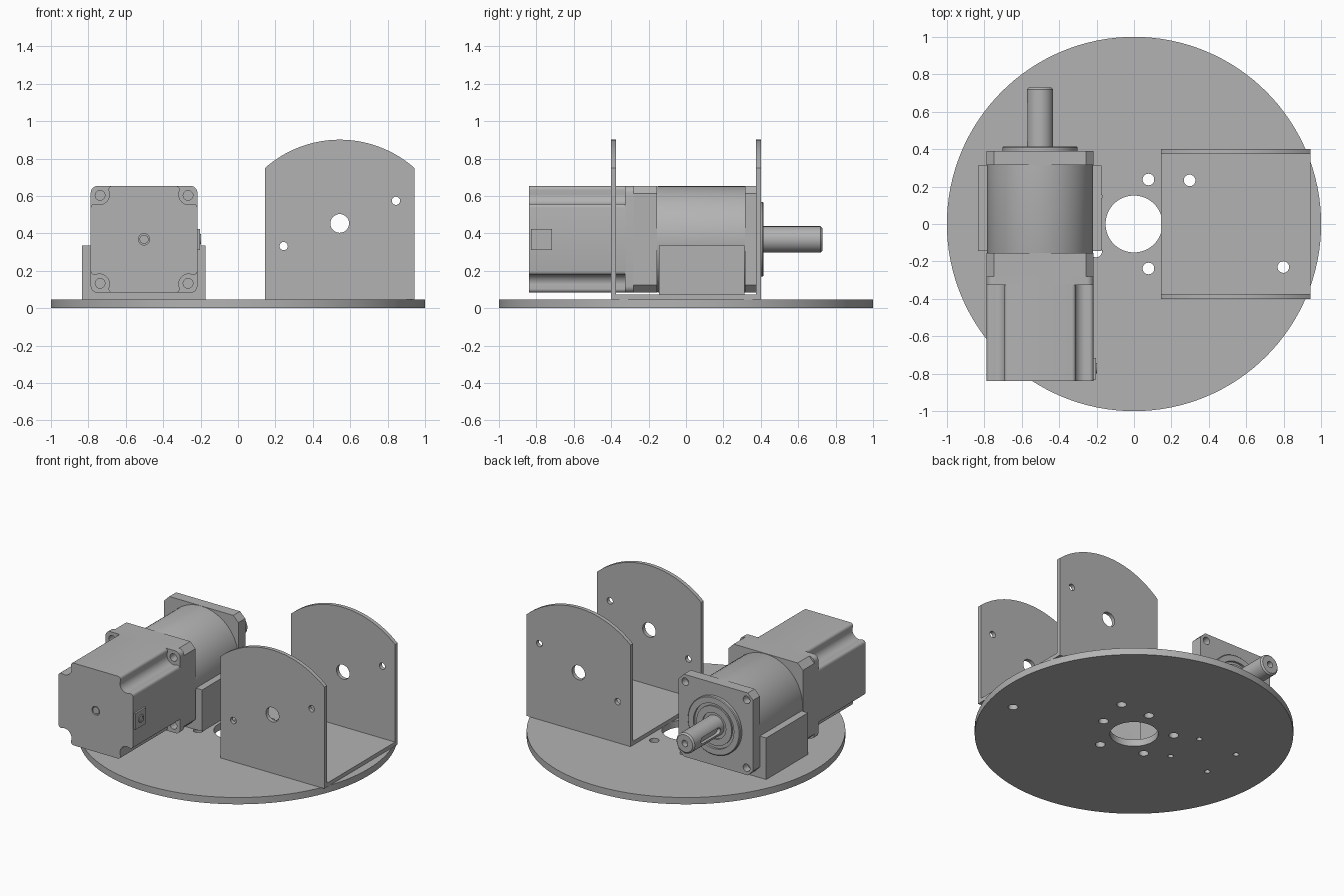
import bpy, bmesh, math
from mathutils import Vector

if "Cube" in bpy.data.objects:
    bpy.data.objects.remove(bpy.data.objects["Cube"])

metal = bpy.data.materials.new("grey metal")
metal.diffuse_color = (0.45, 0.45, 0.45, 1)
metal.use_nodes = True
metal.node_tree.nodes["Principled BSDF"].inputs["Base Color"].default_value = metal.diffuse_color


def circle(cx, cy, r, n=32):
    return [(cx + r * math.cos(2 * math.pi * i / n), cy + r * math.sin(2 * math.pi * i / n)) for i in range(n)]


def arc(cx, cy, r, a0, a1, n=8):
    return [(cx + r * math.cos(math.radians(a0 + (a1 - a0) * i / n)),
             cy + r * math.sin(math.radians(a0 + (a1 - a0) * i / n))) for i in range(n + 1)]


def rect(x0, y0, x1, y1):
    return [(x0, y0), (x1, y0), (x1, y1), (x0, y1)]


def four_corners(corner, cx, cy):
    """Repeat the outline of one corner (counter-clockwise) at all four corners."""
    pts = []
    for k in range(4):
        for x, y in corner:
            for _ in range(k):
                x, y = -y, x
            pts.append((cx + x, cy + y))
    return pts


def prism(name, outlines, a, b, axis="y"):
    """Extrude one or more outlines from a to b along an axis."""
    place = {"x": lambda u, v, t: (t, u, v), "y": lambda u, v, t: (u, t, v), "z": lambda u, v, t: (u, v, t)}[axis]
    bm = bmesh.new()
    for pts in outlines:
        lo = [bm.verts.new(place(u, v, a)) for u, v in pts]
        hi = [bm.verts.new(place(u, v, b)) for u, v in pts]
        bm.faces.new(lo)
        bm.faces.new(hi)
        for i in range(len(pts)):
            j = (i + 1) % len(pts)
            bm.faces.new((lo[i], lo[j], hi[j], hi[i]))
    return finish(name, bm)


def lathe(name, profile, cx, cz, n=64):
    """Revolve (radius, y) points about an axis parallel to y."""
    bm = bmesh.new()
    rings = []
    for r, y in profile:
        if r == 0:
            rings.append([bm.verts.new((cx, y, cz))] * n)
        else:
            rings.append([bm.verts.new((u, y, v)) for u, v in circle(cx, cz, r, n)])
    for p, q in zip(rings, rings[1:]):
        for i in range(n):
            j = (i + 1) % n
            bm.faces.new(list(dict.fromkeys((p[i], p[j], q[j], q[i]))))
    return finish(name, bm)


def finish(name, bm):
    bmesh.ops.recalc_face_normals(bm, faces=bm.faces)
    me = bpy.data.meshes.new(name)
    bm.to_mesh(me)
    bm.free()
    ob = bpy.data.objects.new(name, me)
    bpy.context.collection.objects.link(ob)
    me.materials.append(metal)
    return ob


def cut(ob, *cutters):
    for c in cutters:
        m = ob.modifiers.new("cut", "BOOLEAN")
        m.operation, m.solver, m.object = "DIFFERENCE", "EXACT", c
        bpy.context.view_layer.objects.active = ob
        bpy.ops.object.modifier_apply(modifier=m.name)
        bpy.data.objects.remove(c)


# Round base plate with centre bore and bolt holes
base = prism("base_disc", [circle(0, 0, 1, 128)], 0, 0.047, "z")
holes = [circle(0, 0, 0.152, 64)]
holes += [circle(0.25 * math.cos(math.radians(72 * k)), 0.25 * math.sin(math.radians(72 * k)), 0.031) for k in range(5)]
bracket_bolts = [(0.297, 0.233), (0.798, -0.23)]
holes += [circle(x, y, 0.031) for x, y in bracket_bolts]
holes += [circle(x, y, 0.018) for x in (-0.355, -0.655) for y in (-0.065, 0.215)]
cut(base, prism("cutter", holes, -0.1, 0.2, "z"))

# U-shaped bracket with arched cheeks
bx0, bx1, bxc = 0.145, 0.942, 0.5435
u = prism("bracket", [[(-0.4, 0.047), (0.4, 0.047), (0.4, 0.95), (0.373, 0.95), (0.373, 0.074),
                       (-0.373, 0.074), (-0.373, 0.95), (-0.4, 0.95)]], bx0, bx1, "x")
R = 0.602
half = math.degrees(math.asin((bx1 - bx0) / 2 / R))
crown = arc(bxc, 0.9 - R, R + 0.0005, 90 - half - 2, 90 + half + 2, 48)
cut(u, prism("cutter", [crown + [(bx0 - 0.1, 1.1), (bx1 + 0.1, 1.1)]], -0.6, 0.6),
    prism("cutter", [circle(bxc, 0.453, 0.05), circle(0.244, 0.332, 0.022), circle(0.844, 0.574, 0.022)], -0.6, 0.6),
    prism("cutter", [circle(x, y, 0.031) for x, y in bracket_bolts], 0, 0.2, "z"))

# Motor axis and half width
mx, mz, h = -0.502, 0.368, 0.285
bolts = [circle(mx + sx * 0.235, mz + sz * 0.235, 0.026, 24) for sx in (-1, 1) for sz in (-1, 1)]

# Motor body with scalloped corners
scallop = (arc(h - 0.02, 0.17, 0.02, 0, 90, 4) + arc(0.24, 0.24, 0.055, 270, 180, 8)
           + arc(0.17, h - 0.02, 0.02, 0, 90, 4))
body = prism("motor_body", [four_corners(scallop, mx, mz)], -0.84, -0.32)
cut(body, prism("cutter", [circle(mx, mz, 0.03)], -0.9, -0.825))
prism("rear_shaft_end", [circle(mx, mz, 0.024)], -0.837, -0.82)

# Rounded motor flange and the chamfered adapter behind it
rounded = arc(h - 0.035, h - 0.035, 0.035, 0, 90, 6)
chamfer = [(h, h - 0.04), (h - 0.04, h)]
flange = prism("motor_flange", [four_corners(rounded, mx, mz)], -0.325, -0.28)
adapter = prism("gearbox_adapter", [four_corners(chamfer, mx, mz)], -0.28, -0.155)
front = prism("gearbox_flange", [four_corners(chamfer, mx, mz)], 0.315, 0.39)
for part, a, b in ((flange, -0.4, -0.2), (adapter, -0.35, -0.2), (front, 0.34, 0.5)):
    cut(part, prism("cutter", bolts, a, b))

# Gearbox barrel, pilot ring with recess, output shaft
lathe("gearbox_barrel", [(0, -0.17), (0.278, -0.17), (h - 0.001, -0.15), (h - 0.001, 0.32), (0, 0.32)], mx, mz)
lathe("pilot_ring", [(0, 0.38), (0.2, 0.38), (0.2, 0.41), (0.195, 0.415), (0.155, 0.415), (0.155, 0.4),
                     (0.135, 0.4), (0.135, 0.41), (0.09, 0.41), (0.09, 0.4), (0, 0.4)], mx, mz)
shaft = lathe("output_shaft", [(0, 0.39), (0.07, 0.39), (0.07, 0.72), (0.06, 0.73), (0.022, 0.73), (0.022, 0.69),
                               (0, 0.68)], mx, mz, 48)
# Keyway in the shaft
slot = arc(0.63, mz, 0.022, -90, 90) + arc(0.46, mz, 0.022, 90, 270)
cut(shaft, prism("cutter", [slot], mx - 0.1, mx - 0.045, "x"))

# Cable socket on the motor side
prism("cable_socket", [rect(-0.83, 0.312, -0.717, 0.424)], mx + h - 0.02, -0.204, "x")
socket = prism("socket_ring", [circle(-0.77, mz, 0.028)], -0.21, -0.199, "x")
cut(socket, prism("cutter", [circle(-0.77, mz, 0.018)], -0.203, -0.19, "x"))

# Cradle block below the gearbox
cradle = prism("motor_cradle", [rect(-0.833, 0.047, -0.173, 0.335)], -0.145, 0.312)
cut(cradle, prism("cutter", [circle(mx, mz, h - 0.003, 64)], -0.3, 0.5))

# Smooth shading with sharp edges kept
for ob in bpy.context.collection.objects:
    bpy.ops.object.select_all(action="DESELECT")
    ob.select_set(True)
    bpy.context.view_layer.objects.active = ob
    bpy.ops.object.shade_smooth_by_angle(angle=math.radians(30))
